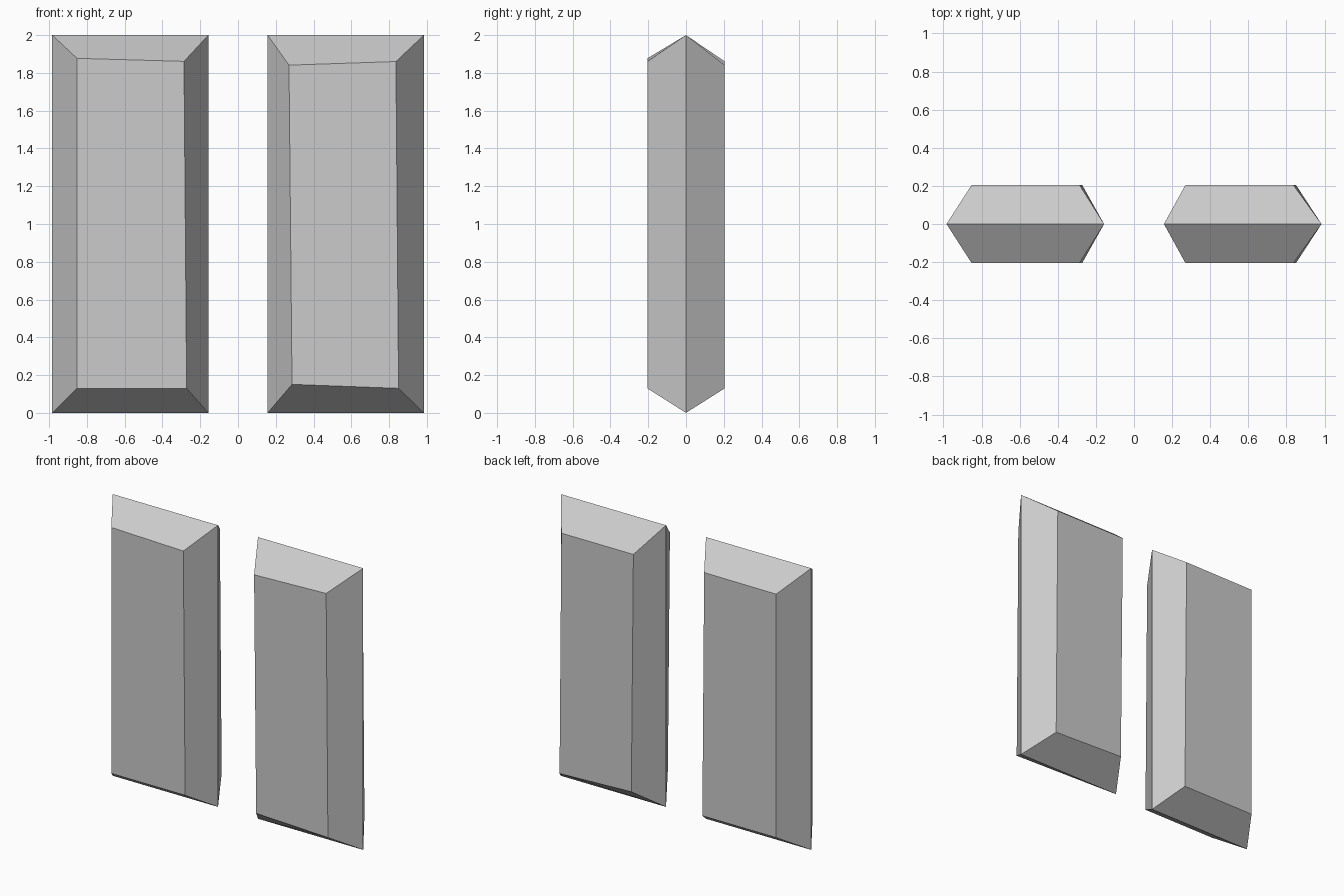
import bpy, bmesh

if "Cube" in bpy.data.objects:
    bpy.data.objects.remove(bpy.data.objects["Cube"])

DEPTH = 0.205      # half thickness of each bar
HEIGHT = 2.0


def bevelled_bar(name, x0, x1, front, back):
    """Bar with a sharp rim at y=0 and a raised panel on each side.
    Panel corners run: bottom left, bottom right, top right, top left (x, z)."""
    bm = bmesh.new()
    rim = [bm.verts.new((x, 0, z)) for x, z in
           ((x0, 0), (x1, 0), (x1, HEIGHT), (x0, HEIGHT))]
    for y, corners in ((-DEPTH, front), (DEPTH, back)):
        panel = [bm.verts.new((x, y, z)) for x, z in corners]
        bm.faces.new(panel)
        for i in range(4):
            j = (i + 1) % 4
            bm.faces.new((rim[i], rim[j], panel[j], panel[i]))
    bmesh.ops.recalc_face_normals(bm, faces=bm.faces)
    mesh = bpy.data.meshes.new(name)
    bm.to_mesh(mesh)
    bm.free()
    obj = bpy.data.objects.new(name, mesh)
    bpy.context.collection.objects.link(obj)
    return obj


# Left bar: slightly uneven panels, hand-cut look
left_base = [(-0.852, 0.13), (-0.272, 0.13), (-0.286, 1.861)]
bevelled_bar("left_bar", -0.984, -0.157,
             left_base + [(-0.852, 1.877)],
             left_base + [(-0.852, 1.859)])

# Right bar
right_base = [(0.286, 0.151), (0.85, 0.13)]
bevelled_bar("right_bar", 0.157, 0.984,
             right_base + [(0.836, 1.86), (0.27, 1.841)],
             right_base + [(0.836, 1.841), (0.27, 1.841)])
